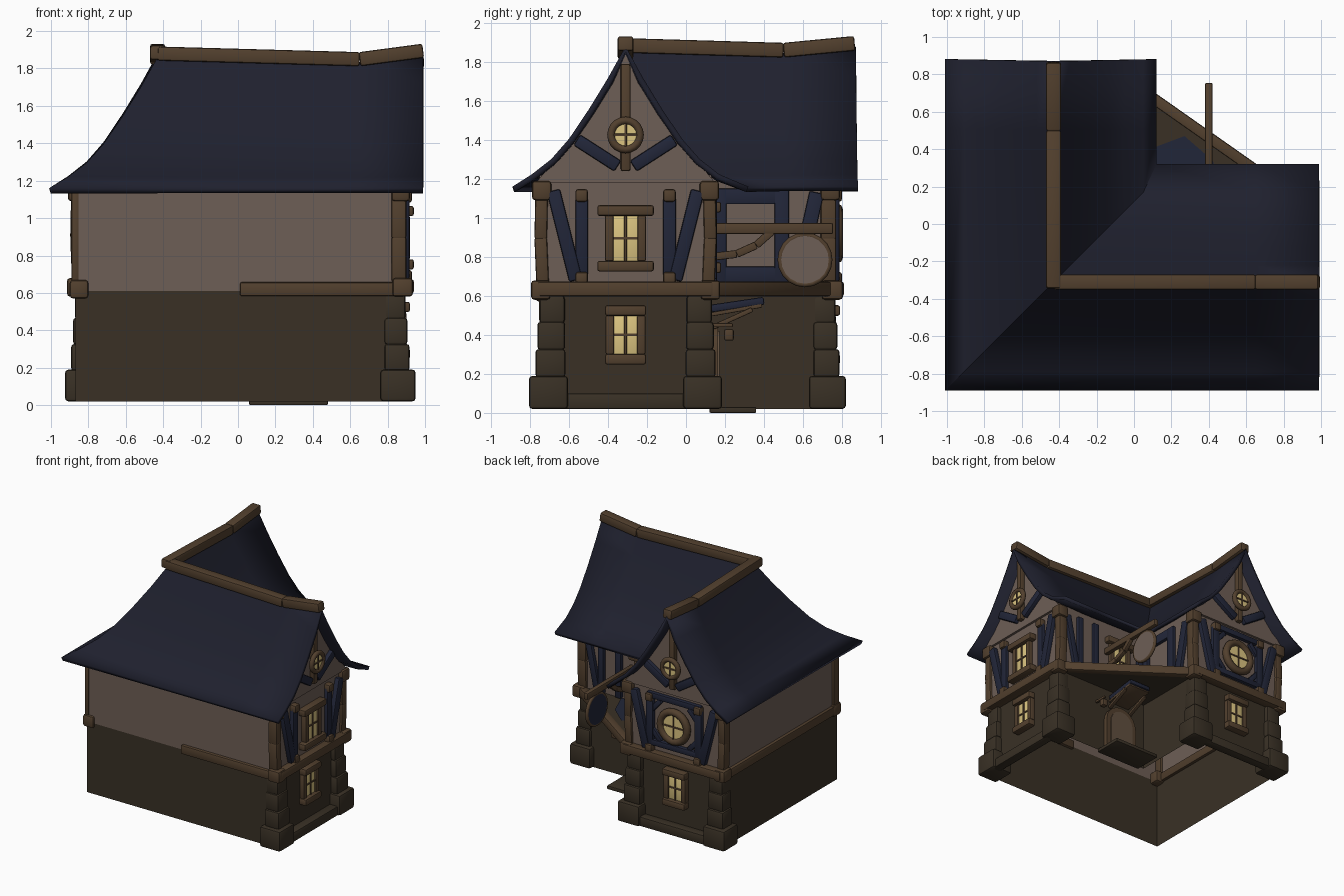
import bpy, bmesh, math
from mathutils import Vector, Matrix

if "Cube" in bpy.data.objects:
    bpy.data.objects.remove(bpy.data.objects["Cube"])

Z = Vector((0, 0, 1))


def material(name, r, g, b):
    m = bpy.data.materials.new(name)
    m.diffuse_color = (r, g, b, 1)
    m.use_nodes = True
    m.node_tree.nodes["Principled BSDF"].inputs["Base Color"].default_value = m.diffuse_color
    return m


ROOF = material("navy roof", 0.0135, 0.0145, 0.027)
BLUE = material("blue timber", 0.0155, 0.019, 0.04)
PLASTER = material("plaster", 0.155, 0.112, 0.092)
STONE = material("brown stone", 0.041, 0.030, 0.0185)
WOOD = material("brown timber", 0.085, 0.051, 0.027)
DOOR = material("door wood", 0.12, 0.08, 0.05)
GLASS = material("yellow glass", 0.72, 0.56, 0.22)


def finish(name, bm, mat, recalc=True):
    if recalc:
        bmesh.ops.recalc_face_normals(bm, faces=bm.faces)
    me = bpy.data.meshes.new(name)
    bm.to_mesh(me)
    bm.free()
    me.materials.append(mat)
    for p in me.polygons:
        p.use_smooth = True
    me.set_sharp_from_angle(angle=math.radians(40))
    ob = bpy.data.objects.new(name, me)
    bpy.context.collection.objects.link(ob)
    return ob


def bar(name, p0, p1, w, d, n, mat, bevel=0.012):
    """Beam from p0 to p1: depth d along n, width w across."""
    p0, p1, n = Vector(p0), Vector(p1), Vector(n)
    axis = p1 - p0
    length = axis.length
    a = axis.normalized()
    s = a.cross(n).normalized()
    n = s.cross(a)
    m = Matrix((s * w, n * d, a * length)).transposed().to_4x4()
    m.translation = (p0 + p1) / 2
    bm = bmesh.new()
    bmesh.ops.create_cube(bm, size=1, matrix=m)
    off = min(bevel, 0.22 * min(w, d, length))
    bmesh.ops.bevel(bm, geom=bm.edges[:], offset=off, segments=2, profile=0.5, affect='EDGES')
    return finish(name, bm, mat)


# A frame is (origin, horizontal direction, outward direction) of one wall
def frame(o, u, n):
    return Vector(o), Vector(u), Vector(n)


def at(f, u, z, n=0.0):
    return f[0] + f[1] * u + f[2] * n + Z * z


def wbar(f, name, a, b, w, d, mat, n=0.0):
    return bar(name, at(f, *a, n), at(f, *b, n), w, d, f[2], mat)


def block(f, name, u, z, n, su, sz, sn, mat):
    return bar(name, at(f, u, z - sz / 2, n), at(f, u, z + sz / 2, n), su, sn, f[2], mat, 0.018)


def prism(f, name, pts, n0, n1, mat):
    bm = bmesh.new()
    face = bm.faces.new([bm.verts.new(at(f, u, z, n0)) for u, z in pts])
    new = bmesh.ops.extrude_face_region(bm, geom=[face])["geom"]
    bmesh.ops.translate(bm, vec=f[2] * (n1 - n0), verts=[v for v in new if isinstance(v, bmesh.types.BMVert)])
    return finish(name, bm, mat)


def disc(f, name, u, z, n, r, depth, mat):
    bm = bmesh.new()
    m = Matrix.Translation(at(f, u, z, n)) @ f[2].to_track_quat('Z', 'Y').to_matrix().to_4x4()
    bmesh.ops.create_cone(bm, cap_ends=True, segments=24, radius1=r, radius2=r, depth=depth, matrix=m)
    return finish(name, bm, mat)


def ring(f, name, u, z, n, r, t, mat):
    rot = f[2].to_track_quat('Z', 'Y').to_euler()
    bpy.ops.mesh.primitive_torus_add(major_radius=r, minor_radius=t, major_segments=20, minor_segments=8,
                                     location=at(f, u, z, n), rotation=rot)
    ob = bpy.context.object
    ob.name = name
    ob.data.materials.append(mat)
    for p in ob.data.polygons:
        p.use_smooth = True


def window(f, u, z, w, h, sill, n=0.0):
    wbar(f, "window_glass", (u, z - h / 2), (u, z + h / 2), w, 0.03, GLASS, n)
    for s in (-1, 1):
        x = u + s * (w / 2 + 0.018)
        wbar(f, "window_jamb", (x, z - h / 2), (x, z + h / 2), 0.045, 0.06, WOOD, n)
        wbar(f, "window_lintel", (u - sill / 2, z + s * (h / 2 + 0.025)),
             (u + sill / 2, z + s * (h / 2 + 0.025)), 0.055, 0.1, WOOD, n)
    wbar(f, "window_mullion", (u, z - h / 2), (u, z + h / 2), 0.014, 0.044, WOOD, n)
    wbar(f, "window_transom", (u - w / 2, z), (u + w / 2, z), 0.014, 0.044, WOOD, n)


def round_window(f, u, z, r, t, n):
    disc(f, "round_glass", u, z, n, r, 0.03, GLASS)
    ring(f, "round_frame", u, z, n + 0.01, r + t * 0.6, t, WOOD)
    wbar(f, "round_mullion", (u, z - r), (u, z + r), 0.013, 0.045, WOOD, n)
    wbar(f, "round_transom", (u - r, z), (u + r, z), 0.013, 0.045, WOOD, n)


# L-shaped walls, open below
def walls(name, gx, gy, z0, z1, mat):
    pts = [(-.87, -.75), (gx, -.75), (gx, .13), (.01, .13), (.01, gy), (-.87, gy)]
    bm = bmesh.new()
    lo = [bm.verts.new((x, y, z0)) for x, y in pts]
    hi = [bm.verts.new((x, y, z1)) for x, y in pts]
    for i in range(6):
        j = (i + 1) % 6
        bm.faces.new((lo[i], lo[j], hi[j], hi[i]))
    finish(name, bm, mat, False)


walls("lower_walls", .86, .73, 0.02, 0.61, STONE)
walls("upper_walls", .88, .75, 0.61, 1.22, PLASTER)

# Roof: curved profile swept along the L-shaped ridge with a mitred corner
PROFILE = [(0, 1.86), (.09, 1.70), (.19, 1.54), (.29, 1.395), (.38, 1.295), (.48, 1.22), (.58, 1.16)]
side = [(-d, z) for d, z in PROFILE[:0:-1]] + PROFILE
stations = [("x", .99, .02), ("x", .65, -.025), ("c", 0, 0), ("y", .5, -.015), ("y", .87, .02)]
bm = bmesh.new()
rows = []
for kind, t, rise in stations:
    row = []
    for d, z in side:
        h = z + rise * (1 - abs(d) / .58)
        dx, dy = (.55, .63) if d > .55 else (d, d)
        x = t if kind == "x" else -.43 + dx
        y = t + 0.02 * abs(d) if kind == "y" else -.31 + dy
        row.append(bm.verts.new((x, y, h)))
    rows.append(row)
for a, b in zip(rows, rows[1:]):
    for i in range(len(side) - 1):
        bm.faces.new((a[i], a[i + 1], b[i + 1], b[i]))
bm.normal_update()
if sum(fc.normal.z for fc in bm.faces) < 0:
    bmesh.ops.reverse_faces(bm, faces=bm.faces)
roof = finish("roof", bm, ROOF, False)
mod = roof.modifiers.new("thickness", 'SOLIDIFY')
mod.thickness, mod.offset = 0.03, -1

# Ridge beams
ridges = [[(-.43, -.31, 1.88), (.65, -.31, 1.85), (.99, -.31, 1.895)],
          [(-.43, -.345, 1.885), (-.43, .5, 1.86), (-.43, .865, 1.895)]]
for path in ridges:
    for a, b in zip(path, path[1:]):
        bar("ridge_beam", a, b, 0.08, 0.075, Z, WOOD)

# The two gable ends share one layout
right = frame((.88, -.31, 0), (0, 1, 0), (1, 0, 0))
back = frame((-.43, .75, 0), (-1, 0, 0), (0, 1, 0))
for f in (right, back):
    top = [(d, z - .02) for d, z in side if abs(d) < .45]
    prism(f, "gable_wall", [(-.46, 1.18)] + top + [(.46, 1.18)], -.03, .02, PLASTER)
    wbar(f, "gable_post", (0, 1.24), (0, 1.79), .05, .06, WOOD, .03)
    round_window(f, 0, 1.425, .062, .02, .06)
    wbar(f, "storey_beam", (-.45, .635), (.45, .635), .075, .08, WOOD, .02)
    wbar(f, "plinth", (-.34, .06), (.34, .06), .08, .08, STONE, .01)
    window(f, 0, .4, .125, .2, .21, -.01)
    for s in (-1, 1):
        wbar(f, "gable_brace", (s * .25, 1.40), (s * .04, 1.265), .065, .05, BLUE, .03)
        wbar(f, "blue_post", (s * .225, .7), (s * .225, 1.12), .065, .04, BLUE, .01)
        wbar(f, "slanted_post", (s * .255, .68), (s * .37, 1.14), .07, .05, BLUE, .012)
        for z in (.69, 1.115):
            block(f, "post_cap", s * .225, z, .015, .065, .065, .07, WOOD)
        wbar(f, "corner_post_low", (s * .425, .66), (s * .435, .9), .065, .08, WOOD, -.02)
        wbar(f, "corner_post_high", (s * .435, .89), (s * .43, 1.12), .065, .08, WOOD, -.02)
        block(f, "corner_cap", s * .43, 1.14, -.01, .1, .1, .1, WOOD)
        block(f, "corner_node", s * .435, .63, 0, .1, .1, .11, WOOD)
        # Stepped stone buttress
        block(f, "buttress_foot", s * .395, .105, -.025, .2, .17, .19, STONE)
        for k, z in enumerate((.255, .395, .53)):
            block(f, "buttress_stone", s * (.385 - .004 * k), z, -.03 - .006 * k,
                  .155 - .012 * k, .145, .135 - .01 * k, STONE)

# Main windows: square on the right, round with blue frame at the back
window(right, 0, .895, .13, .235, .29, .01)
round_window(back, 0, .92, .105, .03, .015)
for z in (.74, 1.13):
    wbar(back, "blue_rail", (-.25, z), (.25, z), .05, .04, BLUE, .01)
for s in (-1, 1):
    for t in (-1, 1):
        wbar(back, "window_strut", (s * .13, .93 + t * .17), (s * .21, .93 + t * .08), .04, .03, BLUE, .008)

# Plain sides: beams and the front left corner
front = frame((0, -.75, 0), (1, 0, 0), (0, -1, 0))
left = frame((-.87, 0, 0), (0, -1, 0), (-1, 0, 0))
wbar(front, "front_beam", (.01, .62), (.88, .62), .075, .05, WOOD)
wbar(left, "left_beam", (-.75, .62), (.75, .62), .075, .05, WOOD)
wbar(left, "left_corner_post", (.72, .66), (.72, 1.15), .07, .04, WOOD)
block(left, "left_corner_node", .72, .62, -.02, .1, .1, .1, WOOD)

# Courtyard: triangular balcony across the inner corner
ground = [(.0, .12), (.86, .13), (.01, .73)]
bm = bmesh.new()
lo = [bm.verts.new((x, y, .6)) for x, y in ground]
hi = [bm.verts.new((x, y, .665)) for x, y in ground]
bm.faces.new(lo)
bm.faces.new(hi)
for i in range(3):
    bm.faces.new((lo[i], lo[(i + 1) % 3], hi[(i + 1) % 3], hi[i]))
finish("balcony_floor", bm, STONE)
bar("balcony_beam", (.86, .14, .635), (.02, .73, .635), .06, .075, Z, WOOD)
bm = bmesh.new()
bm.faces.new([bm.verts.new((x, y, .672)) for x, y in [(.03, .14), (.5, .14), (.42, .34), (.27, .47), (.03, .38)]])
finish("balcony_panel", bm, BLUE)

north = frame((0, .13, 0), (1, 0, 0), (0, 1, 0))
east = frame((.01, 0, 0), (0, 1, 0), (1, 0, 0))


def arch(u, w, z0, spring):
    r = w / 2
    arc = [(u + r * math.cos(i * math.pi / 10), spring + r * math.sin(i * math.pi / 10)) for i in range(11)]
    return [(u + r, z0)] + arc + [(u - r, z0)]


# Arched door, step, canopy and small lantern
prism(north, "door_frame", arch(.27, .30, .02, .31), -.01, .035, WOOD)
prism(north, "door", arch(.27, .22, .03, .31), 0, .042, DOOR)
bar("door_step", (.06, .24, .015), (.48, .24, .015), .24, .03, Z, STONE)
bar("canopy", (.27, .13, .535), (.27, .40, .575), .2, .04, Z, BLUE)
bar("canopy_underside", (.27, .13, .505), (.27, .39, .55), .2, .02, Z, WOOD)
for x in (.17, .37):
    bar("canopy_bracket", (x, .14, .44), (x, .34, .53), .025, .03, (1, 0, 0), WOOD)
block(north, "lantern", .5, .40, .09, .05, .06, .05, WOOD)
bar("lantern_arm", (.5, .13, .45), (.5, .24, .45), .02, .02, Z, WOOD)

# Upper courtyard timbers and balcony window
window(north, .27, .9, .13, .26, .28)
for u in (.06, .52, .68):
    wbar(north, "court_post", (u, .67), (u, 1.15), .055, .04, BLUE, .01)
wbar(north, "court_brace", (.72, .69), (.81, 1.13), .055, .04, BLUE, .01)
for u in (.17, .49):
    wbar(east, "court_post", (u, .67), (u, 1.15), .075, .04, BLUE, .01)
for z in (.71, 1.11):
    wbar(east, "court_rail", (.15, z), (.52, z), .08, .035, BLUE, .01)
wbar(east, "court_brace", (.57, .68), (.67, 1.13), .075, .04, BLUE, .01)

# Hanging round sign on a pole
bar("sign_pole", (.4, .13, .945), (.4, .755, .945), .04, .055, Z, WOOD)
arm = [(.4, .13, .80), (.4, .26, .815), (.4, .36, .86), (.4, .44, .93)]
for a, b in zip(arm, arm[1:]):
    bar("sign_bracket", a, b, .04, .035, (1, 0, 0), WOOD, .006)
sign = frame((.4, .61, 0), (0, 1, 0), (1, 0, 0))
disc(sign, "sign_face", 0, .785, .006, .125, .012, PLASTER)
disc(sign, "sign_back", 0, .785, -.006, .125, .012, BLUE)
ring(sign, "sign_rim", 0, .785, 0, .127, .014, WOOD)
